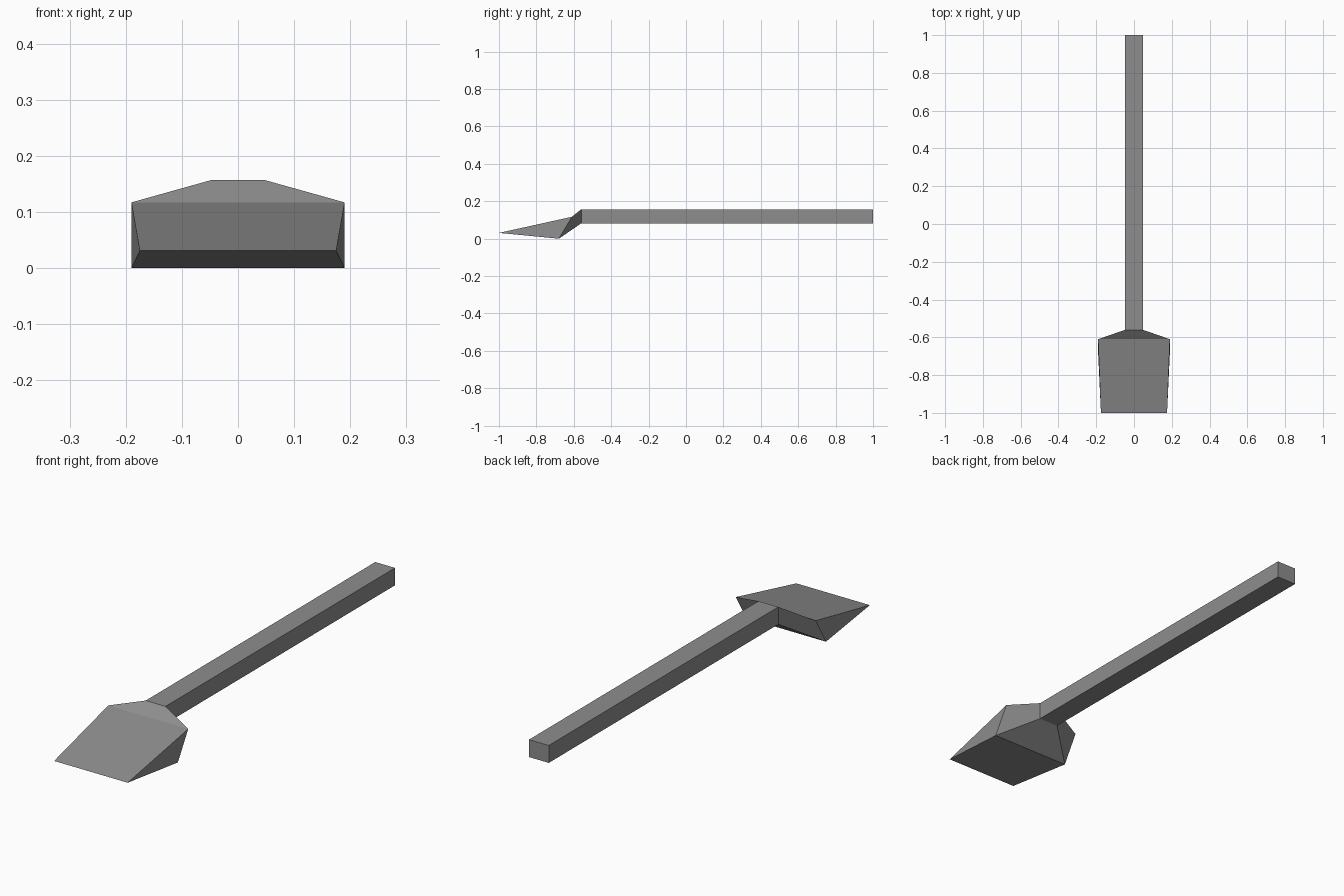
import bpy

cube = bpy.data.objects.get("Cube")
if cube:
    bpy.data.objects.remove(cube, do_unlink=True)

# Plain grey metal
grey = bpy.data.materials.new("grey")
grey.use_nodes = True
colour = (0.27, 0.27, 0.27, 1)
grey.diffuse_color = colour
grey.node_tree.nodes["Principled BSDF"].inputs["Base Color"].default_value = colour


def section(half_width, top, bottom):
    """Four corners of a cross-section; top and bottom are (y, z)."""
    w = half_width
    return [(-w, *bottom), (w, *bottom), (w, *top), (-w, *top)]


def loft(name, sections, caps=()):
    """Join four-cornered sections, listed from front to back, with flat faces."""
    verts = [v for s in sections for v in s]
    faces = []
    for i in range(len(sections) - 1):
        a, b = 4 * i, 4 * i + 4
        for j in range(4):
            k = (j + 1) % 4
            faces.append((a + j, b + j, b + k, a + k))
    if "back" in caps:
        n = len(verts)
        faces.append((n - 1, n - 2, n - 3, n - 4))
    mesh = bpy.data.meshes.new(name)
    mesh.from_pydata(verts, [], [f[::-1] for f in faces])
    mesh.materials.append(grey)
    obj = bpy.data.objects.new(name, mesh)
    bpy.context.collection.objects.link(obj)

    # Weld the sharp edge and make normals face outward
    import bmesh
    bm = bmesh.new()
    bm.from_mesh(mesh)
    bmesh.ops.remove_doubles(bm, verts=bm.verts, dist=0.0001)
    bmesh.ops.recalc_face_normals(bm, faces=bm.faces)
    bm.to_mesh(mesh)
    bm.free()
    return obj


neck = section(0.047, (-0.56, 0.157), (-0.56, 0.082))
shoulder = section(0.19, (-0.61, 0.117), (-0.68, 0))
edge = section(0.175, (-1, 0.031), (-1, 0.031))
end = section(0.047, (1, 0.157), (1, 0.082))

# Wedge blade flaring from a tapered neck
loft("blade", [edge, shoulder, neck])
# Square handle, closed at the far end
loft("handle", [neck, end], caps=("back",))
